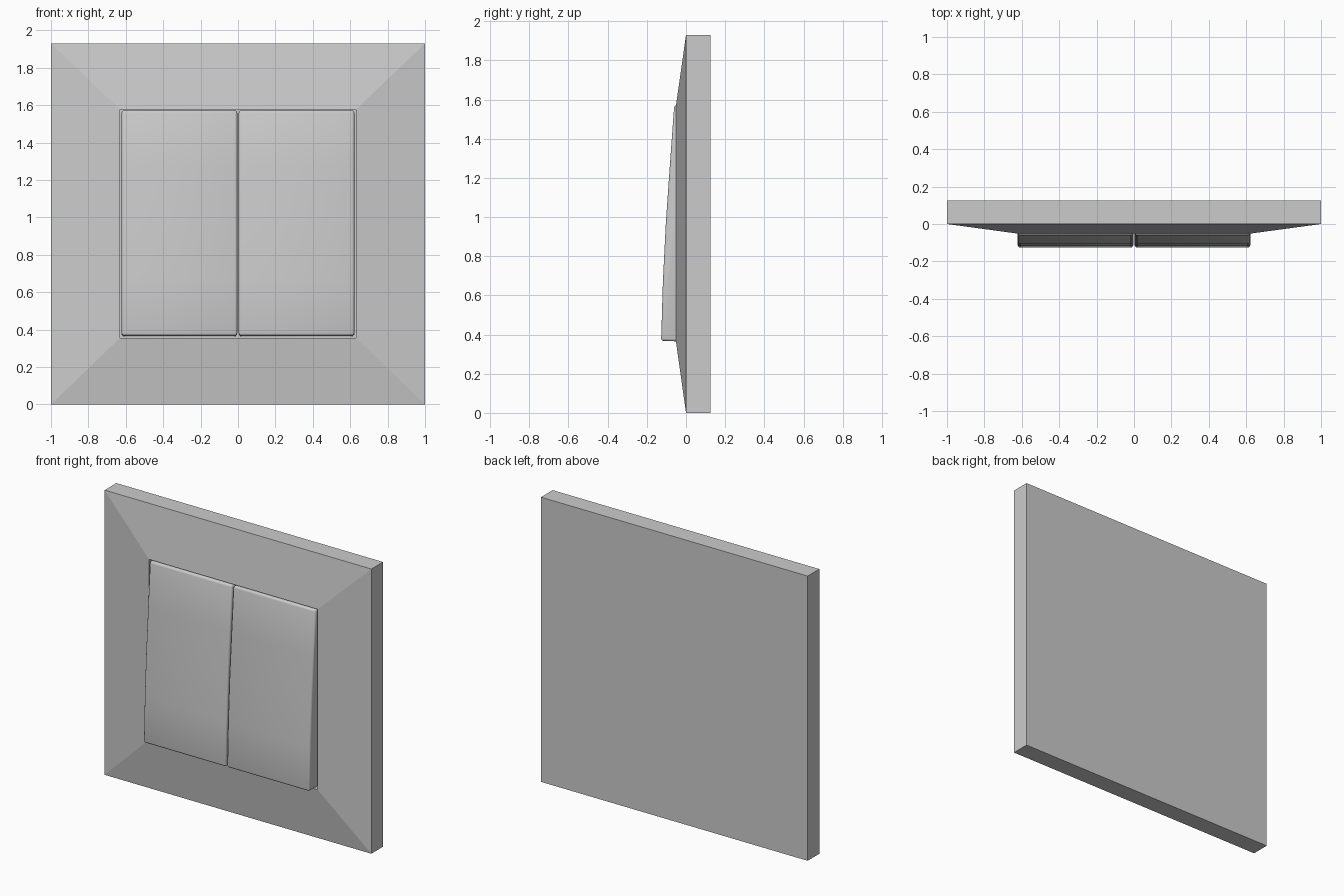
import bpy
import bmesh
import math

cube = bpy.data.objects.get("Cube")
if cube:
    bpy.data.objects.remove(cube, do_unlink=True)

HEIGHT = 1.93
BACK = 0.125

grey = bpy.data.materials.new("light_grey_plastic")
grey.use_nodes = True
colour = (0.6, 0.6, 0.6, 1)
grey.diffuse_color = colour
grey.node_tree.nodes["Principled BSDF"].inputs["Base Color"].default_value = colour


def make_object(name, bm):
    bmesh.ops.recalc_face_normals(bm, faces=bm.faces)
    mesh = bpy.data.meshes.new(name)
    bm.to_mesh(mesh)
    bm.free()
    mesh.materials.append(grey)
    obj = bpy.data.objects.new(name, mesh)
    bpy.context.collection.objects.link(obj)
    return obj


def loft(bm, loops):
    """Join closed loops of points into a skin and cap both ends."""
    rings = [[bm.verts.new(p) for p in loop] for loop in loops]
    for a, b in zip(rings, rings[1:]):
        for i in range(len(a)):
            j = (i + 1) % len(a)
            bm.faces.new((a[i], a[j], b[j], b[i]))
    bm.faces.new(rings[0])
    bm.faces.new(rings[-1])


def rectangle(half_width, low, high, y):
    return [(-half_width, y, low), (half_width, y, low),
            (half_width, y, high), (-half_width, y, high)]


# Square frame: flat back, sloping front border and a recessed opening
bm = bmesh.new()
loft(bm, [rectangle(1, 0, HEIGHT, BACK),
          rectangle(1, 0, HEIGHT, 0),
          rectangle(0.632, 0.355, 1.578, -0.05),
          rectangle(0.632, 0.355, 1.578, 0.02)])
make_object("frame", bm)


# Two rockers: a gently bent side profile extruded sideways
def rocker(name, left, right):
    profile = [(0.02, 0.363), (-0.127, 0.368), (-0.118, 0.67),
               (-0.103, 0.97), (-0.082, 1.27), (-0.06, 1.572), (0.02, 1.572)]
    bm = bmesh.new()
    loft(bm, [[(x, y, z) for y, z in profile] for x in (left, right)])
    obj = make_object(name, bm)
    bevel = obj.modifiers.new("soft_edges", 'BEVEL')
    bevel.width = 0.013
    bevel.segments = 3
    bevel.limit_method = 'ANGLE'
    bevel.angle_limit = math.radians(40)
    bpy.ops.object.select_all(action='DESELECT')
    bpy.context.view_layer.objects.active = obj
    obj.select_set(True)
    bpy.ops.object.modifier_apply(modifier=bevel.name)
    bpy.ops.object.shade_smooth_by_angle(angle=math.radians(40))


rocker("left_rocker", 0.004, 0.622)
rocker("right_rocker", -0.622, -0.004)
